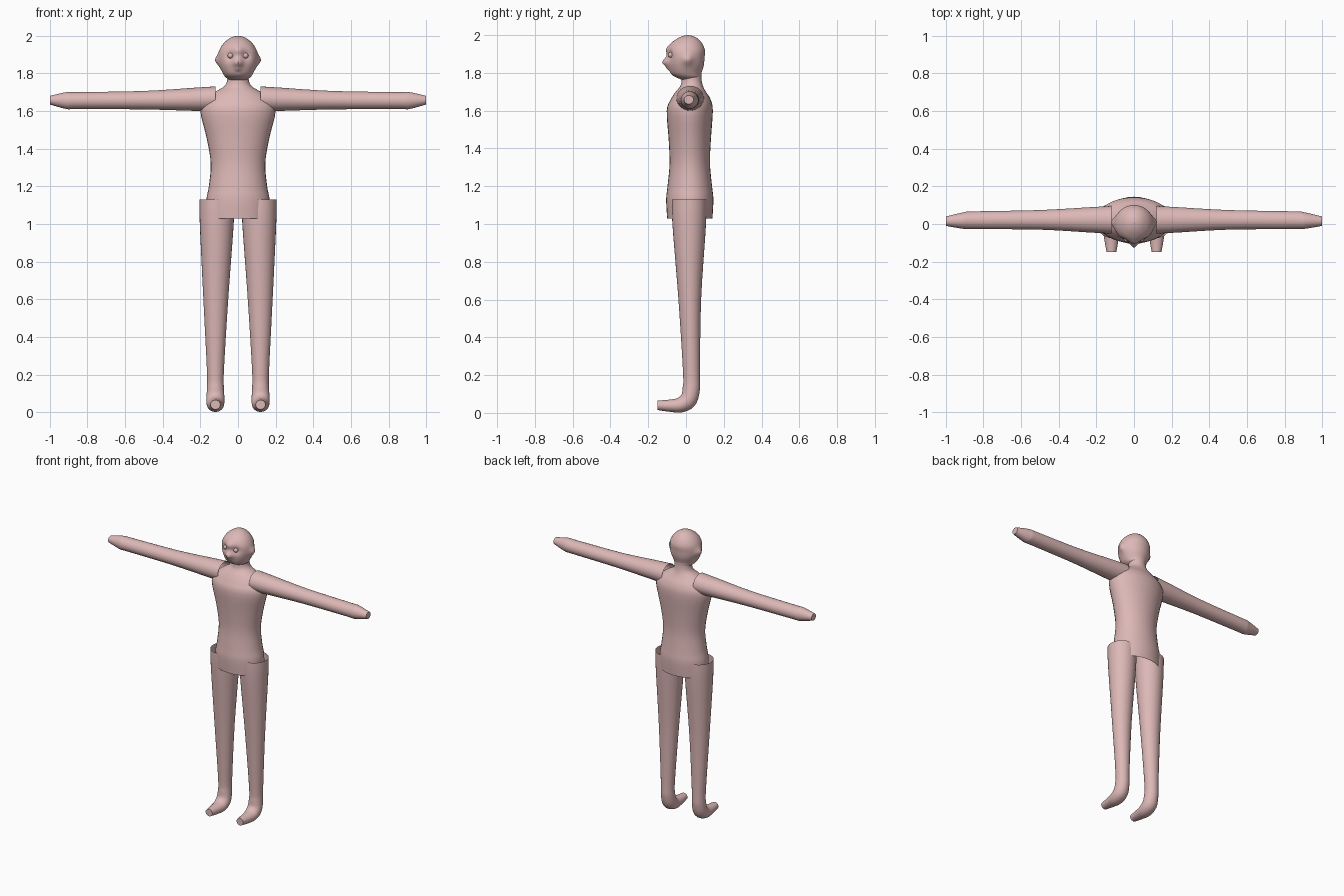
import bpy, bmesh, math
from mathutils import Vector

if "Cube" in bpy.data.objects:
    bpy.data.objects.remove(bpy.data.objects["Cube"])

SKIN = (0.72, 0.48, 0.47, 1)
skin = bpy.data.materials.new("skin pink")
skin.use_nodes = True
skin.diffuse_color = SKIN
skin.node_tree.nodes["Principled BSDF"].inputs["Base Color"].default_value = SKIN


def smooth_rings(rings, steps):
    """Catmull-Rom interpolation between key rings."""
    out = []
    for i in range(len(rings) - 1):
        quad = [rings[max(0, min(len(rings) - 1, i + k))] for k in (-1, 0, 1, 2)]
        for s in range(steps):
            t = s / steps
            out.append([b + 0.5 * t * (c - a + t * (2*a - 5*b + 4*c - d + t * (3*(b - c) + d - a)))
                        for a, b, c, d in zip(*quad)])
    return out + [list(rings[-1])]


def loft(name, rings, side_axis=False, cap_start=False, cap_end=False, steps=4, sides=32, shape=None):
    """Skin rings (x, y, z, half width, half depth, tilt) into a tube."""
    bm = bmesh.new()
    loops = []
    for x, y, z, ru, rv, tilt in smooth_rings(rings, steps):
        a = math.radians(tilt)
        u, v = Vector((1, 0, 0)), Vector((0, -math.cos(a), math.sin(a)))
        if side_axis:
            u, v = Vector((0, 1, 0)), Vector((0, 0, 1))
        loop = []
        for k in range(sides):
            w = math.tau * k / sides
            p = Vector((x, y, z)) + u * ru * math.cos(w) + v * rv * math.sin(w)
            loop.append(bm.verts.new(shape(p) if shape else p))
        loops.append(loop)
    for lo, hi in zip(loops, loops[1:]):
        for k in range(sides):
            n = (k + 1) % sides
            bm.faces.new((lo[k], lo[n], hi[n], hi[k]))
    if cap_start:
        bm.faces.new(loops[0])
    if cap_end:
        bm.faces.new(loops[-1])
    bmesh.ops.recalc_face_normals(bm, faces=bm.faces)
    mesh = bpy.data.meshes.new(name)
    bm.to_mesh(mesh)
    bm.free()
    return finish(name, bpy.data.objects.new(name, mesh), link=True)


def finish(name, ob, link=False):
    if link:
        bpy.context.collection.objects.link(ob)
    ob.name = name
    ob.data.materials.append(skin)
    bpy.ops.object.select_all(action='DESELECT')
    ob.select_set(True)
    bpy.context.view_layer.objects.active = ob
    bpy.ops.object.shade_smooth_by_angle(angle=math.radians(40))
    return ob


# Torso and neck
torso = [(1.03, .17, .02, .12), (1.13, .168, .02, .125), (1.2, .155, .02, .118),
         (1.32, .145, .02, .107), (1.45, .165, .02, .112), (1.6, .2, .02, .122),
         (1.66, .175, .025, .105), (1.7, .125, .025, .08), (1.73, .075, .03, .06),
         (1.76, .058, .03, .053), (1.8, .058, .03, .05)]
loft("torso", [(0, cy, z, rx, ry, 0) for z, rx, cy, ry in torso])

# Facial features: centre, push and radius of each bump
bumps = [((0, -.095, 1.86), (0, -.03, -.004), .017),
         ((0, -.095, 1.925), (0, -.01, 0), .018),
         ((0, -.09, 1.822), (0, -.01, 0), .012),
         ((0, -.09, 1.808), (0, .008, 0), .007)]
for s in (-1, 1):
    bumps += [((s * .105, .01, 1.87), (s * .018, 0, 0), .02),
              ((s * .04, -.085, 1.895), (0, .014, 0), .02)]


def face_shape(p):
    total = p.copy()
    for centre, push, radius in bumps:
        d = (p - Vector(centre)).length / radius
        total += Vector(push) * math.exp(-d * d / 2)
    return total


# Head
head = [(1.765, .045, .02, .045), (1.78, .066, .01, .07), (1.8, .08, 0, .082),
        (1.84, .098, 0, .094), (1.88, .105, 0, .098), (1.92, .1, .001, .099),
        (1.955, .081, .003, .083), (1.98, .055, .007, .057), (1.994, .03, .01, .03),
        (2.0, .002, .01, .002)]
loft("head", [(0, cy, z, rx, ry, 0) for z, rx, cy, ry in head],
     cap_start=True, cap_end=True, steps=6, sides=64, shape=face_shape)

# Limb key rings on the +x side
leg = [(.113, .017, 1.13, .092, .092, 0), (.113, .017, 1.0, .09, .089, 0),
       (.118, .02, .6, .066, .06, 0), (.12, .029, .22, .045, .045, 0),
       (.12, .028, .13, .045, .046, 12), (.12, .012, .07, .048, .047, 45),
       (.12, -.03, .042, .046, .04, 75), (.12, -.08, .038, .038, .033, 90),
       (.12, -.15, .04, .026, .025, 90)]
arm = [(.12, .022, 1.665, .073, .066, 0), (.22, .022, 1.663, .068, .062, 0),
       (.5, .022, 1.658, .052, .049, 0), (.85, .02, 1.656, .047, .045, 0),
       (.91, .018, 1.656, .043, .045, 0), (1.0, .015, 1.658, .025, .023, 0)]

for s, side in ((1, "left"), (-1, "right")):
    loft(side + "_leg", [(s * r[0], *r[1:]) for r in leg], cap_end=True)
    loft(side + "_arm", [(s * r[0], *r[1:]) for r in arm], side_axis=True, cap_end=True)
    bpy.ops.mesh.primitive_uv_sphere_add(segments=20, ring_count=12, radius=.015,
                                         location=(s * .04, -.08, 1.895))
    finish(side + "_eye", bpy.context.object)
